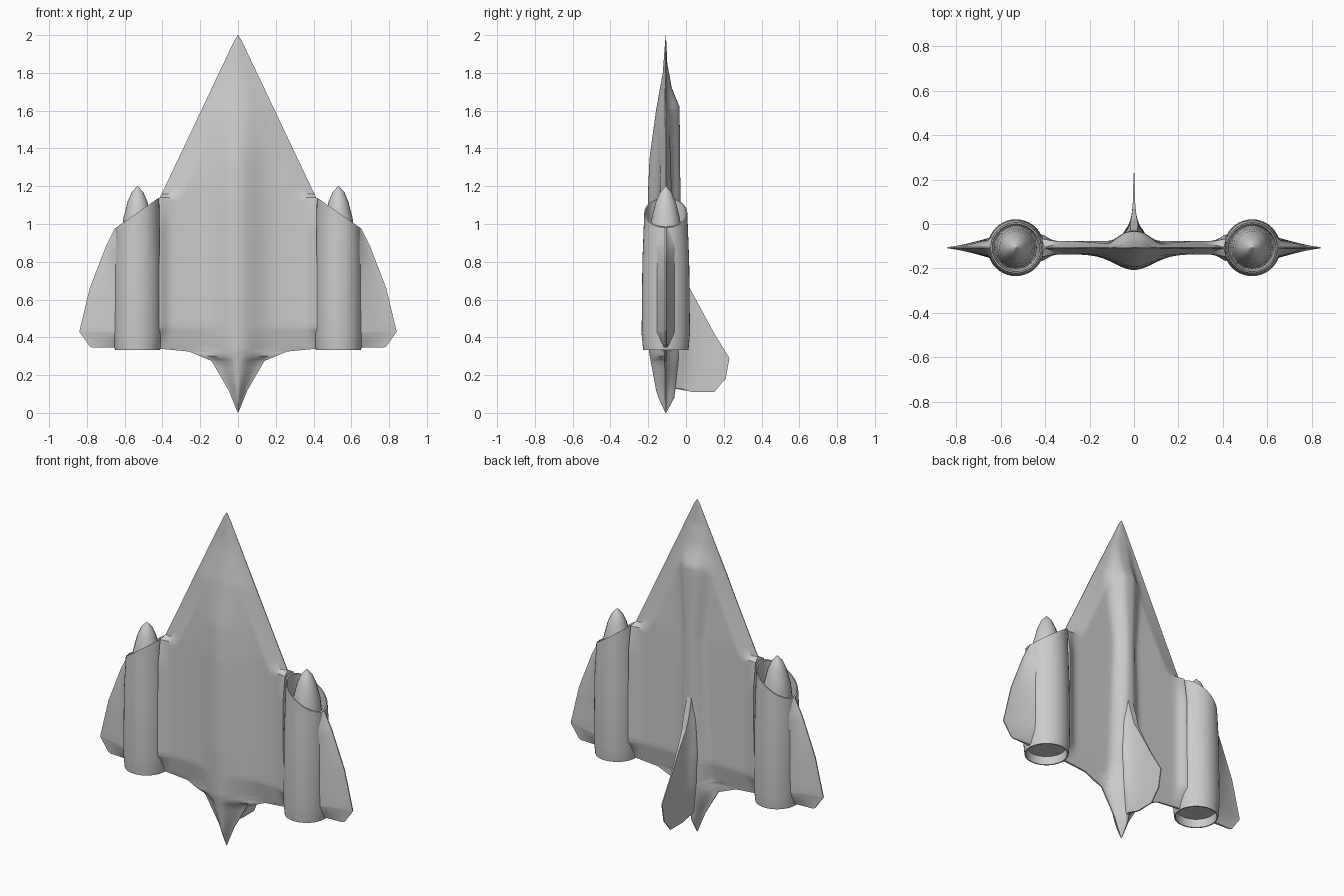
import bpy, bmesh
from math import cos, sin, pi, exp

cube = bpy.data.objects.get("Cube")
if cube:
    bpy.data.objects.remove(cube, do_unlink=True)

grey = bpy.data.materials.new("light_grey")
grey.use_nodes = True
colour = (0.6, 0.6, 0.6, 1)
grey.diffuse_color = colour
grey.node_tree.nodes["Principled BSDF"].inputs["Base Color"].default_value = colour

MID = -0.107      # wing plane
POD_X = 0.532     # engine axis


def lerp(table, z):
    """Piecewise linear lookup in a rising (position, value) table."""
    if z <= table[0][0]:
        return table[0][1]
    for (a, p), (b, q) in zip(table, table[1:]):
        if z <= b:
            return p + (q - p) * (z - a) / (b - a)
    return table[-1][1]


def loft(name, rings, angle=35):
    """Skin a list of equal rings and cap both ends."""
    bm = bmesh.new()
    rows = [[bm.verts.new(p) for p in ring] for ring in rings]
    n = len(rows[0])
    for a, b in zip(rows, rows[1:]):
        for i in range(n):
            j = (i + 1) % n
            bm.faces.new((a[i], a[j], b[j], b[i]))
    bm.faces.new(rows[0])
    bm.faces.new(rows[-1])
    bmesh.ops.remove_doubles(bm, verts=bm.verts, dist=0.0003)
    bmesh.ops.recalc_face_normals(bm, faces=bm.faces)
    mesh = bpy.data.meshes.new(name)
    bm.to_mesh(mesh)
    bm.free()
    mesh.materials.append(grey)
    ob = bpy.data.objects.new(name, mesh)
    bpy.context.collection.objects.link(ob)
    bpy.ops.object.select_all(action='DESELECT')
    ob.select_set(True)
    bpy.context.view_layer.objects.active = ob
    bpy.ops.object.shade_smooth_by_angle(angle=angle * pi / 180)
    return ob


def steps(a, b, n):
    return [a + (b - a) * i / n for i in range(n + 1)]


# Fuselage blended into the inner delta wing
width = [(0, 0.001), (0.12, 0.05), (0.275, 0.14), (0.325, 0.26), (0.34, 0.42),
         (1.14, 0.415), (1.2, 0.385), (1.97, 0.02), (2, 0.001)]
belly = [(0, 0.002), (0.1, 0.048), (0.33, 0.09), (0.6, 0.1), (1.15, 0.095),
         (1.35, 0.086), (1.6, 0.052), (1.8, 0.016), (2, 0.001)]
spine = [(0, 0.002), (0.08, 0.045), (0.3, 0.075), (1.2, 0.077), (1.62, 0.073),
         (1.72, 0.032), (1.85, 0.008), (2, 0.001)]
plate = [(0, 0.002), (0.325, 0.004), (0.45, 0.03), (1.2, 0.03), (1.8, 0.01), (2, 0.001)]
spine_width = [(0.3, 0.08), (0.7, 0.07), (1.2, 0.055), (1.6, 0.085), (1.75, 0.06)]
fairing = [(0.36, 0), (0.45, 0.03), (1, 0.03), (1.14, 0.01)]


def body_ring(z):
    w = lerp(width, z)
    front, back = [], []
    for u in steps(-1, 1, 64):
        x = w * u
        t = lerp(plate, z)
        if z > 1.14:
            t *= min(1, 0.08 + (w - abs(x)) / 0.12)
        elif z > 0.34:
            t += lerp(fairing, z) * exp(-((0.42 - abs(x)) / 0.04) ** 2)
        elif z < 0.3:
            t *= 0.3 + 0.7 * (1 - abs(u))
        low = max(0, lerp(belly, z) - t) * exp(-(x / min(0.12, 0.6 * w)) ** 2)
        high = max(0, lerp(spine, z) - t) * exp(-abs(x / min(lerp(spine_width, z), 0.6 * w)) ** 3)
        front.append((x, MID - t - low, z))
        back.append((x, MID + t + high, z))
    return front + back[::-1]


levels = sorted(set([round(z, 3) for z in steps(0, 2, 50)]
                    + [p[0] for p in width + spine + plate]))
loft("fuselage_and_delta_wing", [body_ring(z) for z in levels])

# Tail fin with a flared root
fin_edge = [(0.115, 0.15), (0.18, 0.21), (0.29, 0.23), (0.42, 0.15),
            (0.66, 0.02), (0.85, -0.035)]
flare = [(0.115, 0.1), (0.3, 0.8), (0.5, 1), (0.7, 0.8), (0.85, 0.2)]


def fin_ring(z):
    left, right = [], []
    for y in steps(-0.08, lerp(fin_edge, z), 14):
        h = 0.003 + 0.045 * lerp(flare, z) * exp(-max(0, y + 0.035) / 0.045)
        bottom = 0.02 * max(0, 1 - (z - 0.115) / 0.07) * min(1, max(0, (y + 0.03) / 0.06))
        lift = z + 0.015 - bottom if z < 0.15 else z
        left.append((h, y, lift))
        right.append((-h, y, lift))
    return left + right[::-1]


loft("tail_fin", [fin_ring(z) for z in
                  sorted(steps(0.15, 0.85, 20) + [p[0] for p in fin_edge[:-1]])])

# Outer wing panels, engine pods and intake spikes, one set per side
tip_edge = [(0.345, 0.77), (0.352, 0.785), (0.43, 0.84), (0.66, 0.785),
            (0.88, 0.7), (0.98, 0.65)]
root = [(0.345, 0.006), (0.42, 0.045), (0.88, 0.045), (0.98, 0.012)]


def panel_ring(z, side):
    front, back = [], []
    for v in steps(0, 1, 10):
        x = 0.643 + (lerp(tip_edge, z) - 0.643) * v
        t = 0.003 + lerp(root, z) * (1 - v) ** 1.3
        front.append((side * x, MID - t, z))
        back.append((side * x, MID + t, z))
    return front + back[::-1]


def round_ring(r, z, side, n, slant=0):
    ring = []
    for i in range(n):
        a = 2 * pi * i / n
        dx = r * cos(a)
        ring.append((side * (POD_X + dx), MID + r * sin(a), z - slant * dx))
    return ring


# (radius, height, lip slant) from nozzle floor, up the skin, into the intake
pod = [(0.108, 0.38, 0), (0.113, 0.332, 0), (0.12, 0.332, 0), (0.128, 0.42, 0),
       (0.124, 0.8, 0), (0.114, 1.06, 0.7), (0.107, 1.06, 0.7), (0.098, 0.75, 0)]
spike = [(0.096, 0.76), (0.086, 0.93), (0.075, 1.03), (0.052, 1.12), (0.03, 1.17), (0.002, 1.2)]

for side, word in ((1, "left"), (-1, "right")):
    panel_levels = sorted(steps(0.38, 0.94, 12) + [p[0] for p in tip_edge])
    loft(word + "_outer_wing", [panel_ring(z, side) for z in panel_levels])
    loft(word + "_engine_pod", [round_ring(r, z, side, 40, s) for r, z, s in pod])
    loft(word + "_intake_spike", [round_ring(r, z, side, 16) for r, z in spike])
